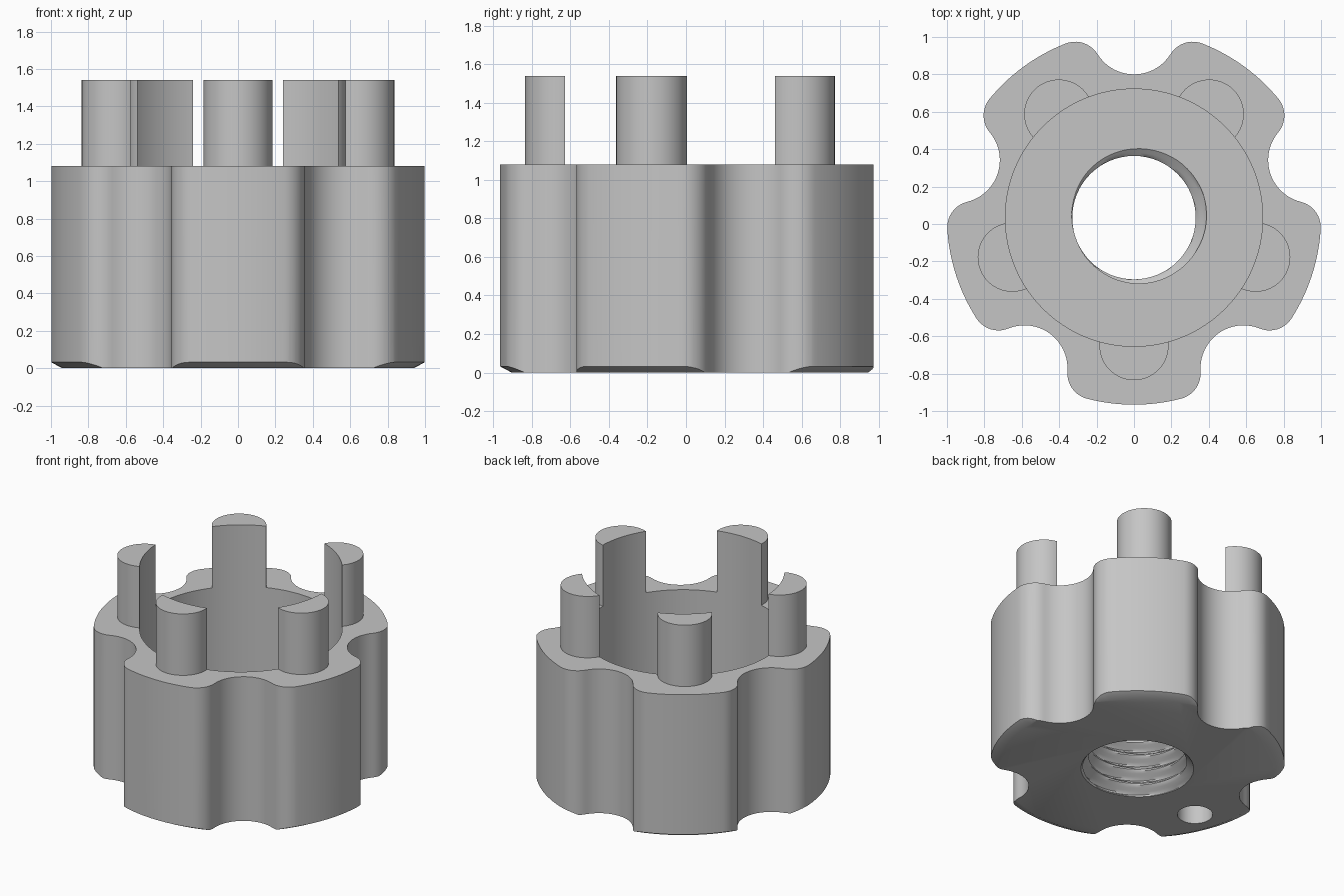
import bpy
import bmesh
from math import sin, cos, pi, radians, atan2, hypot, floor

cube = bpy.data.objects.get("Cube")
if cube:
    bpy.data.objects.remove(cube)

LOBES = 5
HUB_Y = 0.034
OUTER_R, BORE_R = 1.0, 0.688
BODY_TOP, PIN_TOP, FLOOR_Z = 1.08, 1.54, 0.4
PIN_R, PIN_DIST = 0.185, 0.684

grey = bpy.data.materials.new("plain_grey")
grey.use_nodes = True
colour = (0.56, 0.56, 0.56, 1)
grey.diffuse_color = colour
grey.node_tree.nodes["Principled BSDF"].inputs["Base Color"].default_value = colour


def stack(name, rings):
    """Closed solid from stacked rings of points with equal counts."""
    bm = bmesh.new()
    rows = [[bm.verts.new(p) for p in ring] for ring in rings]
    n = len(rows[0])
    for low, high in zip(rows, rows[1:]):
        for i in range(n):
            j = (i + 1) % n
            bm.faces.new((low[i], low[j], high[j], high[i]))
    bm.faces.new(rows[0][::-1])
    bm.faces.new(rows[-1])
    bmesh.ops.recalc_face_normals(bm, faces=bm.faces)
    mesh = bpy.data.meshes.new(name)
    bm.to_mesh(mesh)
    bm.free()
    mesh.materials.append(grey)
    obj = bpy.data.objects.new(name, mesh)
    bpy.context.collection.objects.link(obj)
    return obj


def lathe(name, profile, at=(0, 0), sides=64):
    """Solid of revolution from (radius, z) pairs."""
    return stack(name, [[(at[0] + r * cos(2 * pi * i / sides),
                          at[1] + r * sin(2 * pi * i / sides), z)
                         for i in range(sides)] for r, z in profile])


def combine(target, tool, operation):
    """Apply a boolean and discard the helper."""
    mod = target.modifiers.new(operation, "BOOLEAN")
    mod.operation, mod.solver, mod.object = operation, "EXACT", tool
    bpy.ops.object.select_all(action="DESELECT")
    bpy.context.view_layer.objects.active = target
    target.select_set(True)
    bpy.ops.object.modifier_apply(modifier=mod.name)
    bpy.data.objects.remove(tool)


def arc(cx, cy, r, start, end, steps):
    return [(cx + r * cos(start + (end - start) * i / steps),
             cy + r * sin(start + (end - start) * i / steps))
            for i in range(steps + 1)]


def lobed_outline():
    """Outer arcs, rounded corners and scooped grooves, all tangent."""
    groove_r, corner_r = 0.23, 0.14
    groove_d = 0.766 + groove_r
    corner_d = OUTER_R - corner_r
    # corner centre, with the groove lying on the +x axis
    cx = (corner_d ** 2 - (groove_r + corner_r) ** 2 + groove_d ** 2) / (2 * groove_d)
    cy = (corner_d ** 2 - cx ** 2) ** 0.5
    out = atan2(cy, cx)
    to_groove = atan2(-cy, groove_d - cx)
    back = to_groove + pi
    lower = arc(cx, -cy, corner_r, -out, -to_groove, 10)
    scoop = arc(groove_d, 0, groove_r, 2 * pi - back, back, 20)
    upper = arc(cx, cy, corner_r, to_groove, out, 10)
    crown = arc(0, 0, OUTER_R, out, 2 * pi / LOBES - out, 14)
    section = lower + scoop[1:-1] + upper + crown[1:-1]
    points = []
    for k in range(LOBES):
        a = radians(18) + 2 * pi * k / LOBES
        points += [(x * cos(a) - y * sin(a), x * sin(a) + y * cos(a)) for x, y in section]
    return points


# Lobed body, with its lower rim turned to a chamfer
outline = lobed_outline()
body = stack("lobed_knob", [[(x, y, z) for x, y in outline] for z in (0, BODY_TOP)])
turned = lathe("chamfer_helper", [(0.902, -0.02), (1.022, 0.044), (1.1, 0.085), (1.1, 1.3)], sides=160)
combine(body, turned, "INTERSECT")

# Ring of upright prongs
for k in range(LOBES):
    a = -pi / 2 + 2 * pi * k / LOBES
    pin = lathe("prong_helper", [(PIN_R, 0.8), (PIN_R, PIN_TOP)],
                (PIN_DIST * cos(a), PIN_DIST * sin(a)))
    combine(body, pin, "UNION")

# Wide bore, which also hollows the inner side of each prong
bore = lathe("bore_helper", [(BORE_R, FLOOR_Z), (BORE_R, 1.8)], sides=128)
combine(body, bore, "DIFFERENCE")


# Threaded centre hole with a countersunk mouth
def thread_radius(angle, z):
    pitch, minor, depth = 0.113, 0.33, 0.062
    t = (z - FLOOR_Z) / pitch - (angle - radians(20)) / (2 * pi) + 0.5
    t -= floor(t)
    wave = 1 - abs(2 * t - 1)
    r = minor + depth * min(1, max(0, wave * 1.25 - 0.15))
    return max(r, 0.385 - max(z, 0))


sides, rows = 64, 46
rings = []
for j in range(rows):
    z = -0.05 + 0.5 * j / (rows - 1)
    ring = []
    for i in range(sides):
        a = 2 * pi * i / sides
        r = thread_radius(a, z)
        ring.append((r * cos(a), r * sin(a), z))
    rings.append(ring)
combine(body, stack("thread_helper", rings), "DIFFERENCE")

# Single blind hole under one lobe
a = radians(198)
hole = lathe("hole_helper", [(0.12, -0.1), (0.12, 0.34)], (0.74 * cos(a), 0.74 * sin(a)), 40)
combine(body, hole, "DIFFERENCE")

# Place and smooth
body.location.y = HUB_Y
bpy.ops.object.select_all(action="DESELECT")
bpy.context.view_layer.objects.active = body
body.select_set(True)
bpy.ops.object.shade_smooth_by_angle(angle=radians(30))
